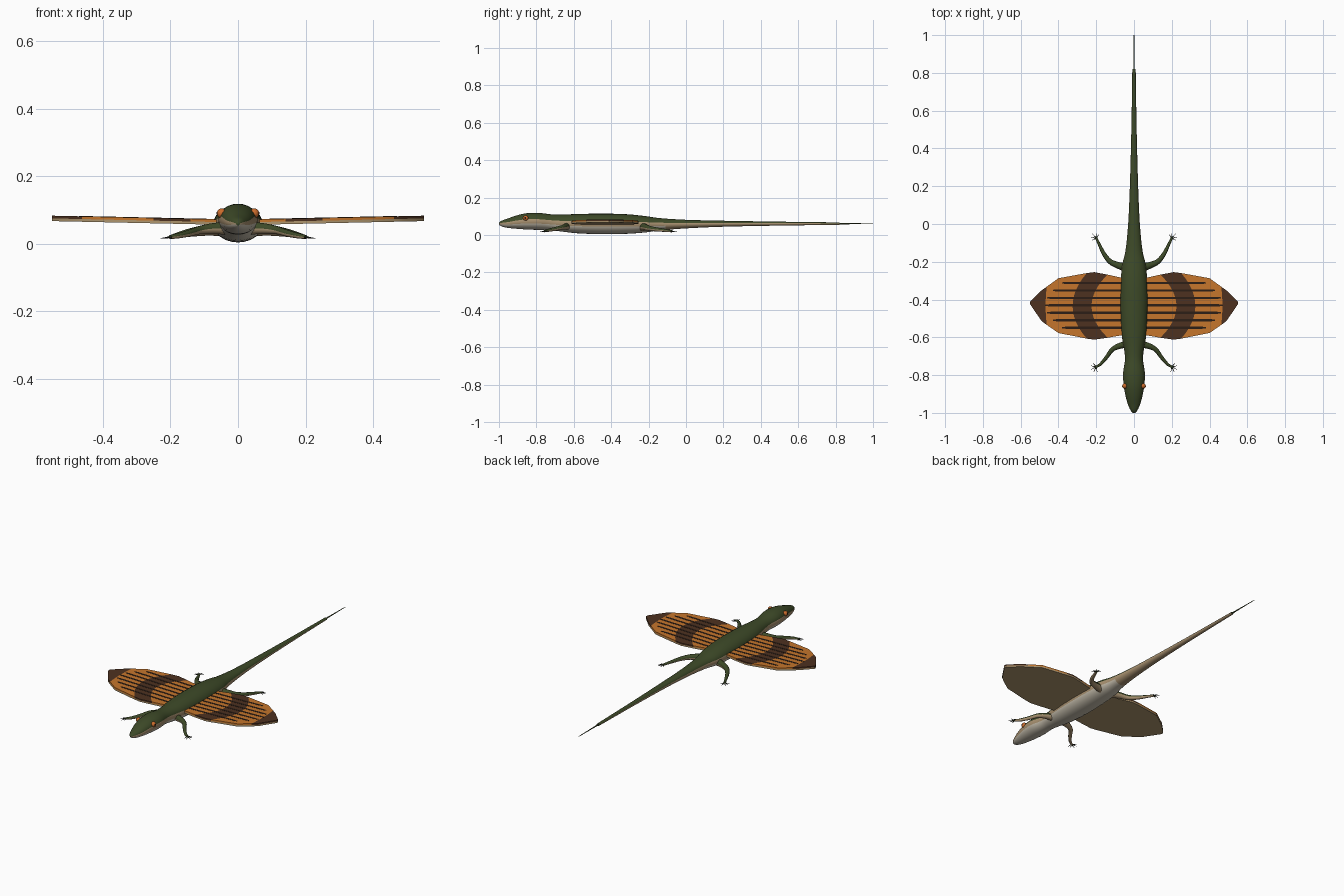
import bpy, bmesh, math
from mathutils import Vector

cube = bpy.data.objects.get("Cube")
if cube:
    bpy.data.objects.remove(cube, do_unlink=True)


def material(name, r, g, b):
    mat = bpy.data.materials.new(name)
    mat.use_nodes = True
    mat.diffuse_color = (r, g, b, 1)
    bsdf = next(n for n in mat.node_tree.nodes if n.type == "BSDF_PRINCIPLED")
    bsdf.inputs["Base Color"].default_value = (r, g, b, 1)
    bsdf.inputs["Roughness"].default_value = 0.8
    return mat


green = material("moss green", .047, .068, .021)
tan = material("flank tan", .39, .28, .16)
pale = material("belly cream", .57, .52, .42)
orange = material("wing orange", .56, .18, .025)
brown = material("band brown", .075, .031, .014)
streak = material("streak dark brown", .025, .013, .008)
under = material("wing underside", .42, .3, .155)
eye_orange = material("eye orange", .6, .15, .025)
black = material("claw black", .015, .015, .015)


def finish(name, bm, mats, angle=50):
    bmesh.ops.recalc_face_normals(bm, faces=bm.faces)
    mesh = bpy.data.meshes.new(name)
    bm.to_mesh(mesh)
    bm.free()
    for mat in mats:
        mesh.materials.append(mat)
    for poly in mesh.polygons:
        poly.use_smooth = True
    mesh.set_sharp_from_angle(angle=math.radians(angle))
    obj = bpy.data.objects.new(name, mesh)
    bpy.context.collection.objects.link(obj)
    return obj


def refine(points, steps):
    """Smooth a list of tuples with a spline through every point."""
    pts = [points[0]] + list(points) + [points[-1]]
    out = []
    for a, b, c, d in zip(pts, pts[1:], pts[2:], pts[3:]):
        for k in range(steps):
            t = k / steps
            out.append(tuple(
                q + t / 2 * (r - p + t * (2 * p - 5 * q + 4 * r - s + t * (3 * (q - r) + s - p)))
                for p, q, r, s in zip(a, b, c, d)))
    return out + [tuple(points[-1])]


def loft(name, spine, mats, rule=lambda p, s: 0, sides=24):
    """Skin ellipses along a spine of (x, y, z, half width, half height)."""
    bm = bmesh.new()
    rings = []
    centres = [Vector(p[:3]) for p in spine]
    for i, p in enumerate(spine):
        tangent = centres[min(i + 1, len(spine) - 1)] - centres[max(i - 1, 0)]
        across = tangent.cross(Vector((0, 0, 1))).normalized()
        up = across.cross(tangent).normalized()
        rings.append([bm.verts.new(centres[i] + across * p[3] * math.cos(a) + up * p[4] * math.sin(a))
                      for a in (math.tau * k / sides for k in range(sides))])
    for low, high in zip(rings, rings[1:]):
        for k in range(sides):
            n = (k + 1) % sides
            face = bm.faces.new((low[k], low[n], high[n], high[k]))
            face.material_index = rule(face.calc_center_median(), math.sin(math.tau * (k + .5) / sides))
    bm.faces.new(rings[0])
    bm.faces.new(rings[-1])
    return finish(name, bm, mats)


# Head, trunk and tail in one skin: y, half width, top, bottom
profile = [(-1, .006, .064, .054), (-.985, .019, .076, .045), (-.95, .034, .088, .037),
           (-.9, .047, .105, .032), (-.85, .055, .116, .029), (-.79, .058, .118, .027),
           (-.72, .048, .110, .025), (-.66, .053, .109, .018), (-.58, .066, .112, .009),
           (-.45, .073, .114, .004), (-.32, .071, .111, .006), (-.22, .063, .101, .013),
           (-.14, .045, .09, .024), (0, .031, .081, .035), (.2, .022, .076, .044),
           (.5, .014, .071, .050), (.82, .009, .067, .054)]
spine = [(0, y, (t + b) / 2, w, (t - b) / 2) for y, w, t, b in profile]


def body_colour(p, s):
    if s > .2:
        return 0
    return 1 if s > -.2 or p.y > -.1 else 2


loft("body", refine(spine, 4), [green, tan, pale], body_colour)
loft("tail_tip", [(0, .81, .0605, .004, .004), (0, 1, .06, .0015, .0015)], [green], sides=8)


def leg_colour(p, s):
    return 0 if s > .1 else 1


# Legs as (x, y, z, radius), ending in a fan of five clawed toes
legs = {
    "front": ([(.03, -.635, .046, .019), (.075, -.645, .045, .016), (.115, -.665, .04, .012),
               (.145, -.705, .031, .01), (.175, -.74, .024, .008), (.2, -.757, .02, .006)], -25),
    "hind": ([(.03, -.235, .043, .023), (.08, -.22, .042, .018), (.125, -.2, .036, .014),
              (.158, -.16, .03, .011), (.183, -.11, .024, .008), (.2, -.075, .02, .006)], 50),
}
for side, word in ((1, "left"), (-1, "right")):
    for part, (path, heading) in legs.items():
        spine = [(side * x, y, z, r, r) for x, y, z, r in path]
        loft(f"{word}_{part}_leg", refine(spine, 4), [green, tan], leg_colour, 12)
        x, y, z, r = path[-1]
        for toe in range(5):
            a = math.radians(heading + (toe - 2) * 38)
            reach = .032 - .003 * abs(toe - 2)
            points = [(side * (x + reach * t * math.cos(a)), y + reach * t * math.sin(a),
                       z - .004 * t, .003 - .0022 * t, .003 - .0022 * t) for t in (-.1, .35, 1)]
            loft(f"{word}_{part}_toe_{toe + 1}", points, [green, black],
                 lambda p, s, mid=Vector(points[1][:3]), end=Vector(points[2][:3]):
                 int((p - mid).dot(end - mid) > 0), 6)


# Wing columns: edge x, bulge of the column, rear edge y, front edge y, colour
columns = [(.04, 0, -.29, -.585, 0), (.14, .085, -.268, -.602, 1), (.21, .083, -.255, -.612, 1),
           (.25, .075, -.26, -.607, 0), (.4, .03, -.287, -.577, 0), (.462, .006, -.332, -.534, 1),
           (.49, .003, -.352, -.513, 1), (.55, 0, -.412, -.425, 1)]
rows = 12
thickness = .016


def wing_top(x):
    return .071 + .022 * x


def wing(name, side):
    bm = bmesh.new()
    layers = []
    for drop in (0, thickness / 2, thickness):
        grid = []
        for edge, bulge, rear, front, _ in columns:
            line = []
            for k in range(rows + 1):
                v = k / rows
                x = edge + bulge * (1 - (2 * v - 1) ** 2)
                line.append(bm.verts.new((side * x, rear + (front - rear) * v, wing_top(x) - drop)))
            grid.append(line)
        layers.append(grid)

    def quad(verts, index):
        bm.faces.new(verts).material_index = index

    # Patterned top and plain underside
    for i, column in enumerate(columns[:-1]):
        for k in range(rows):
            for grid, index in ((layers[0], column[4]), (layers[2], 2)):
                quad((grid[i][k], grid[i + 1][k], grid[i + 1][k + 1], grid[i][k + 1]), index)
    # Rim, patterned above and plain below
    for high, low, plain in ((layers[0], layers[1], False), (layers[1], layers[2], True)):
        for k in (0, rows):
            for i in range(len(columns) - 1):
                quad((high[i][k], high[i + 1][k], low[i + 1][k], low[i][k]), 2 if plain else columns[i][4])
        for i in (0, -1):
            for k in range(rows):
                quad((high[i][k], high[i][k + 1], low[i][k + 1], low[i][k]), 2 if plain else columns[i][4])
    bmesh.ops.delete(bm, geom=[v for v in bm.verts if not v.link_faces], context="VERTS")
    return finish(name, bm, [orange, brown, under], 30)


def wing_streak(name, side, y, start, end):
    """A slim plate with a blunt tip lying on the wing."""
    bm = bmesh.new()
    half = .0058
    outline = [(start, half), (end - .02, half), (end, half / 2),
               (end, -half / 2), (end - .02, -half), (start, -half)]
    face = bm.faces.new([bm.verts.new((side * x, y + w, wing_top(x) - .002)) for x, w in outline])
    lifted = bmesh.ops.extrude_face_region(bm, geom=[face])["geom"]
    bmesh.ops.translate(bm, vec=(0, 0, .003), verts=[g for g in lifted if isinstance(g, bmesh.types.BMVert)])
    return finish(name, bm, [streak], 30)


def ball(name, centre, radius, mat, scale=(1, 1, 1)):
    bm = bmesh.new()
    bmesh.ops.create_uvsphere(bm, u_segments=16, v_segments=10, radius=radius)
    bmesh.ops.scale(bm, vec=scale, verts=bm.verts)
    bmesh.ops.translate(bm, vec=centre, verts=bm.verts)
    return finish(name, bm, [mat])


for side, word in ((1, "left"), (-1, "right")):
    wing(f"{word}_wing", side)
    for k in range(7):
        off = abs(k - 3)
        wing_streak(f"{word}_wing_streak_{k + 1}", side, -.312 - .0395 * k, .05, .47 - .01 * off ** 2)
    # Eyes with dark pupils
    ball(f"{word}_eye", (side * .048, -.857, .09), .0145, eye_orange)
    ball(f"{word}_pupil", (side * .0605, -.859, .091), .005, black, (.6, 1, 1))
